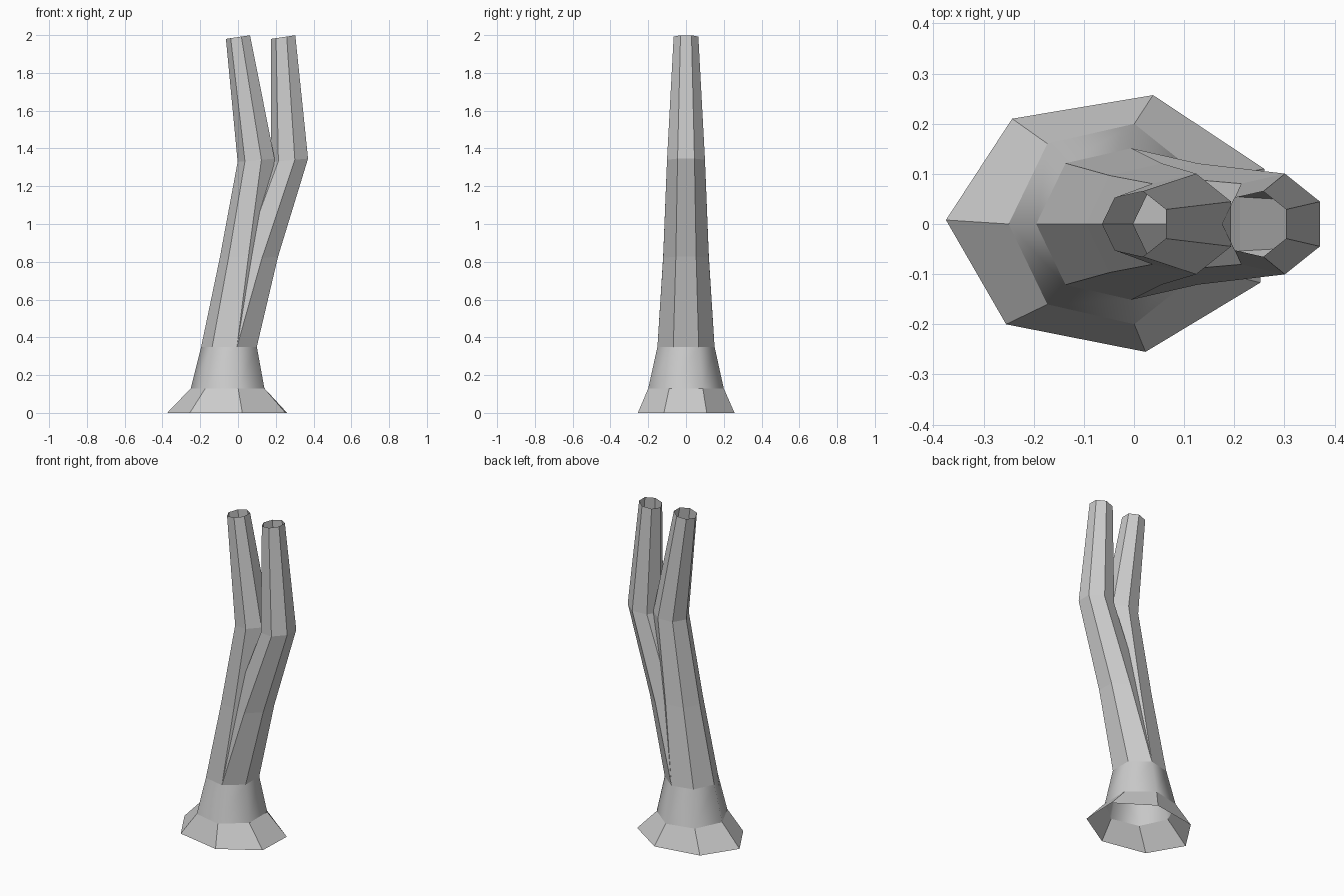
import bpy
from math import cos, sin, pi

if "Cube" in bpy.data.objects:
    bpy.data.objects.remove(bpy.data.objects["Cube"])

SIDES = 7


def ring(cx, z, r, tilt=0.0):
    """Seven-sided ring with a corner pointing to -x; tilt raises its +x side."""
    pts = []
    for i in range(SIDES):
        a = pi - i * 2 * pi / SIDES
        dx, dy = r * cos(a), r * sin(a)
        pts.append((cx + dx, dy, z + dx * tilt))
    return pts


def loft(name, rings, smooth=False):
    """Open tube through a list of rings, bottom to top."""
    verts = [p for r in rings for p in r]
    faces = []
    for k in range(len(rings) - 1):
        for i in range(SIDES):
            j = (i + 1) % SIDES
            a, b = k * SIDES, (k + 1) * SIDES
            faces.append((a + j, a + i, b + i, b + j))
    mesh = bpy.data.meshes.new(name)
    mesh.from_pydata(verts, [], faces)
    mesh.polygons.foreach_set("use_smooth", [smooth] * len(faces))
    mesh.update()
    obj = bpy.data.objects.new(name, mesh)
    bpy.context.scene.collection.objects.link(obj)
    return obj


collar_low = ring(-0.045, 0.13, 0.205)
collar_top = ring(-0.04, 0.35, 0.155)

# irregular root flare on the ground
foot = [(-0.375, 0.008, 0), (-0.243, 0.21, 0), (0.038, 0.257, 0), (0.26, 0.11, 0),
        (0.252, -0.117, 0), (0.023, -0.255, 0), (-0.255, -0.2, 0)]
loft("root_flare", [foot, collar_low])

# smooth lower trunk
loft("lower_trunk", [collar_low, collar_top], smooth=True)

# two branches that grow from the same collar
loft("left_branch", [collar_top,
                     ring(0.028, 0.83, 0.124, 0.06),
                     ring(0.101, 1.338, 0.103, 0.09),
                     ring(0.003, 1.99, 0.067, 0.15)])
loft("right_branch", [collar_top,
                      ring(0.1, 0.82, 0.124, 0.06),
                      ring(0.278, 1.338, 0.103, 0.09),
                      ring(0.243, 1.99, 0.067, 0.15)])
